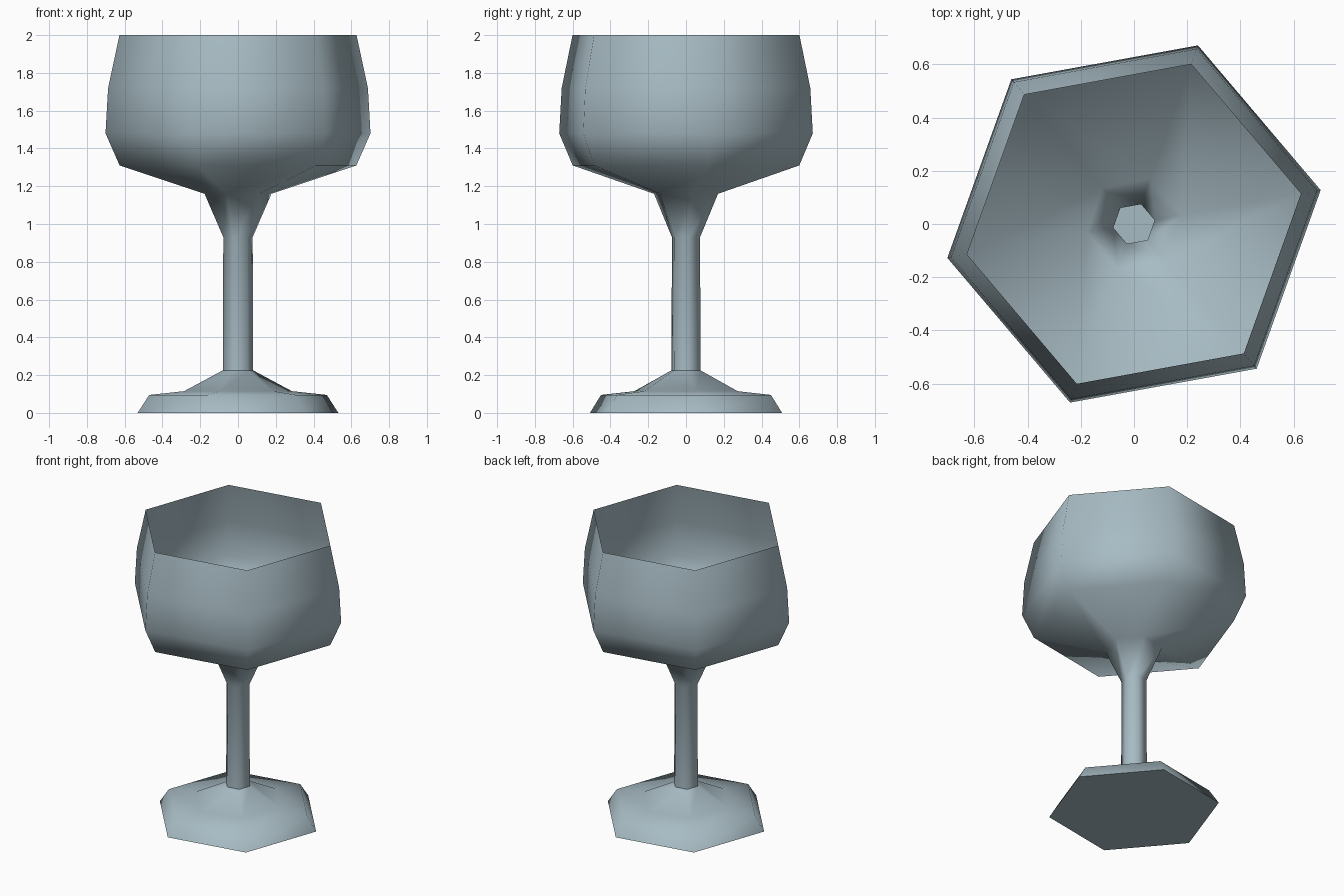
import bpy, bmesh, math

if "Cube" in bpy.data.objects:
    bpy.data.objects.remove(bpy.data.objects["Cube"])

SIDES = 6
TURN = math.radians(10.3)

# goblet outline from foot to rim: (corner radius, height)
profile = [(0.54, 0.0), (0.478, 0.095), (0.29, 0.115), (0.082, 0.225),
           (0.079, 0.93), (0.18, 1.16), (0.637, 1.31), (0.713, 1.48),
           (0.699, 1.72), (0.638, 2.0)]
SHARP_RINGS = (0, 3)

glass = bpy.data.materials.new("pale blue grey")
glass.diffuse_color = (0.39, 0.50, 0.55, 1)
glass.use_nodes = True
glass.node_tree.nodes["Principled BSDF"].inputs["Base Color"].default_value = glass.diffuse_color

# one hexagonal thin-walled shell: foot, stem and open bowl
bm = bmesh.new()
rings = []
for r, z in profile:
    rings.append([bm.verts.new((r * math.cos(TURN + math.tau * i / SIDES),
                                r * math.sin(TURN + math.tau * i / SIDES), z))
                  for i in range(SIDES)])
for a, b in zip(rings, rings[1:]):
    for i in range(SIDES):
        j = (i + 1) % SIDES
        bm.faces.new((a[i], a[j], b[j], b[i])).smooth = True

# flat underside of the foot
bm.faces.new(rings[0][::-1])

# crisp edges under the foot and where the stem meets it
for k in SHARP_RINGS:
    for i in range(SIDES):
        bm.edges.get((rings[k][i], rings[k][(i + 1) % SIDES])).smooth = False

mesh = bpy.data.meshes.new("goblet")
bm.to_mesh(mesh)
bm.free()
mesh.materials.append(glass)
bpy.context.collection.objects.link(bpy.data.objects.new("goblet", mesh))
